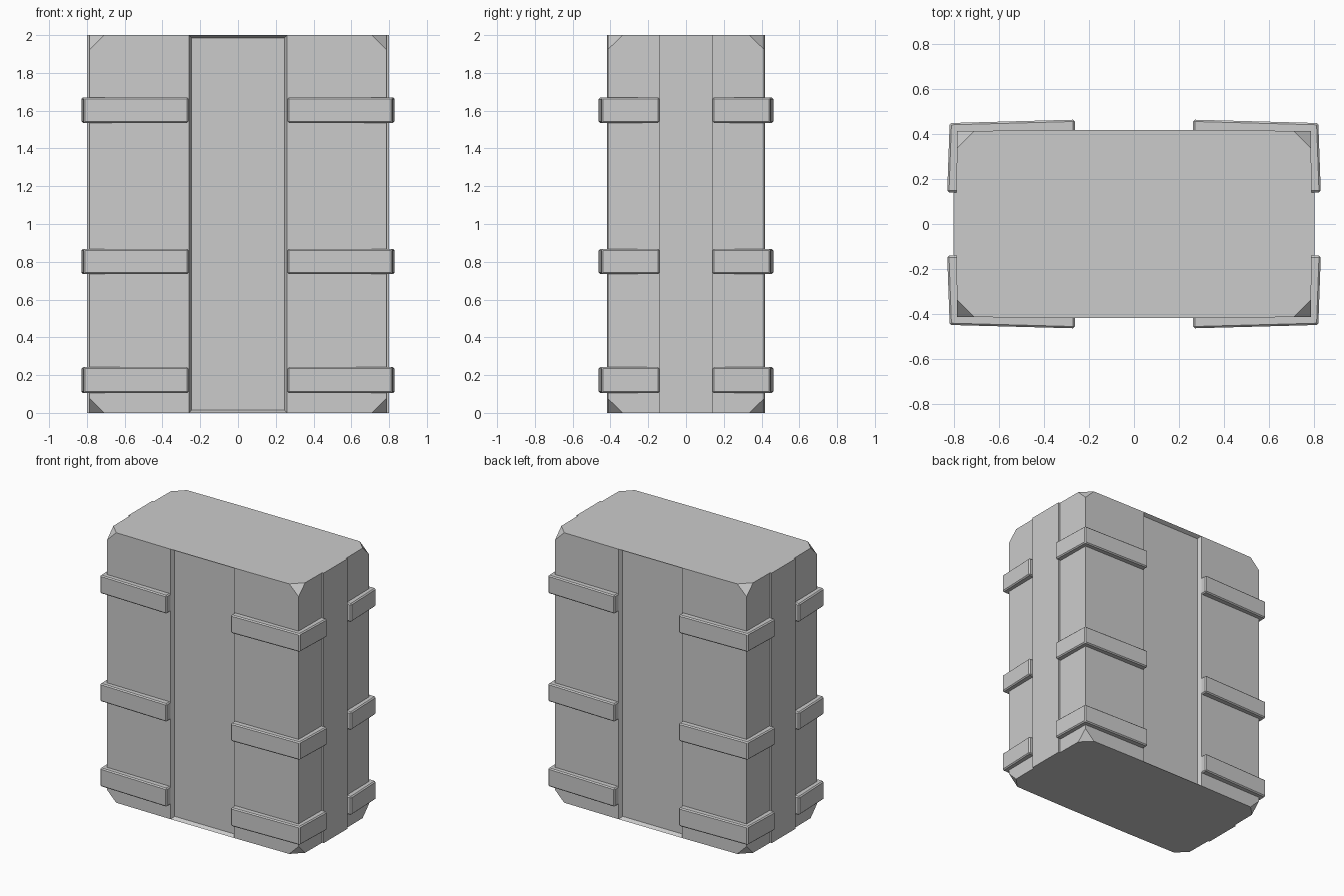
import bpy, bmesh
from mathutils import Vector

if "Cube" in bpy.data.objects:
    bpy.data.objects.remove(bpy.data.objects["Cube"])


def extrude_profile(bm, points, z0, z1):
    """Extrude a closed plan outline between two heights."""
    face = bm.faces.new([bm.verts.new((x, y, z0)) for x, y in points])
    out = bmesh.ops.extrude_face_region(bm, geom=[face])["geom"]
    verts = [g for g in out if isinstance(g, bmesh.types.BMVert)]
    bmesh.ops.translate(bm, verts=verts, vec=(0, 0, z1 - z0))
    bmesh.ops.recalc_face_normals(bm, faces=bm.faces[:])


def make_object(name, bm):
    mesh = bpy.data.meshes.new(name)
    bm.to_mesh(mesh)
    bm.free()
    obj = bpy.data.objects.new(name, mesh)
    bpy.context.collection.objects.link(obj)
    return obj


# Body: plan outline with a raised strip on each narrow side
quarter = [(0.80, 0.14), (0.788, 0.14), (0.785, 0.412), (0.26, 0.418)]
outline = (quarter
           + [(-x, y) for x, y in reversed(quarter)]
           + [(-x, -y) for x, y in quarter]
           + [(x, -y) for x, y in reversed(quarter)])
bm = bmesh.new()
extrude_profile(bm, outline, 0, 2)

# Recessed panel on front and back
for face in [f for f in bm.faces
             if abs(f.normal.y) > 0.9 and abs(f.calc_center_median().x) < 0.01]:
    normal = face.normal.copy()
    bmesh.ops.inset_region(bm, faces=[face], thickness=0.02)
    bmesh.ops.translate(bm, verts=face.verts[:], vec=normal * -0.028)

# Cut off the eight corners
for sx in (-1, 1):
    for sy in (-1, 1):
        for sz in (-1, 1):
            bmesh.ops.bisect_plane(
                bm, geom=bm.verts[:] + bm.edges[:] + bm.faces[:],
                plane_co=(0.71 * sx, 0.412 * sy, 1 + sz),
                plane_no=Vector((sx, sy, sz)).normalized(), clear_outer=True)
            bmesh.ops.holes_fill(bm, edges=[e for e in bm.edges if e.is_boundary])
bmesh.ops.recalc_face_normals(bm, faces=bm.faces[:])
make_object("crate_body", bm)

# Corner bands: L-shaped straps, mirrored to all four corners
strap = [(0.262, 0.40), (0.262, 0.463), (0.818, 0.448),
         (0.829, 0.14), (0.77, 0.14), (0.77, 0.40)]
levels = {"lower": (0.105, 0.242), "middle": (0.735, 0.868), "upper": (1.535, 1.67)}
for level, (z0, z1) in levels.items():
    bm = bmesh.new()
    extrude_profile(bm, strap, z0, z1)
    bmesh.ops.bevel(bm, geom=bm.edges[:], offset=0.008, segments=1,
                    affect='EDGES', profile=0.5)
    band = make_object(level + "_corner_bands", bm)
    mirror = band.modifiers.new("Mirror", 'MIRROR')
    mirror.use_axis = (True, True, False)
    mirror.use_clip = False
    mirror.use_mirror_merge = False
